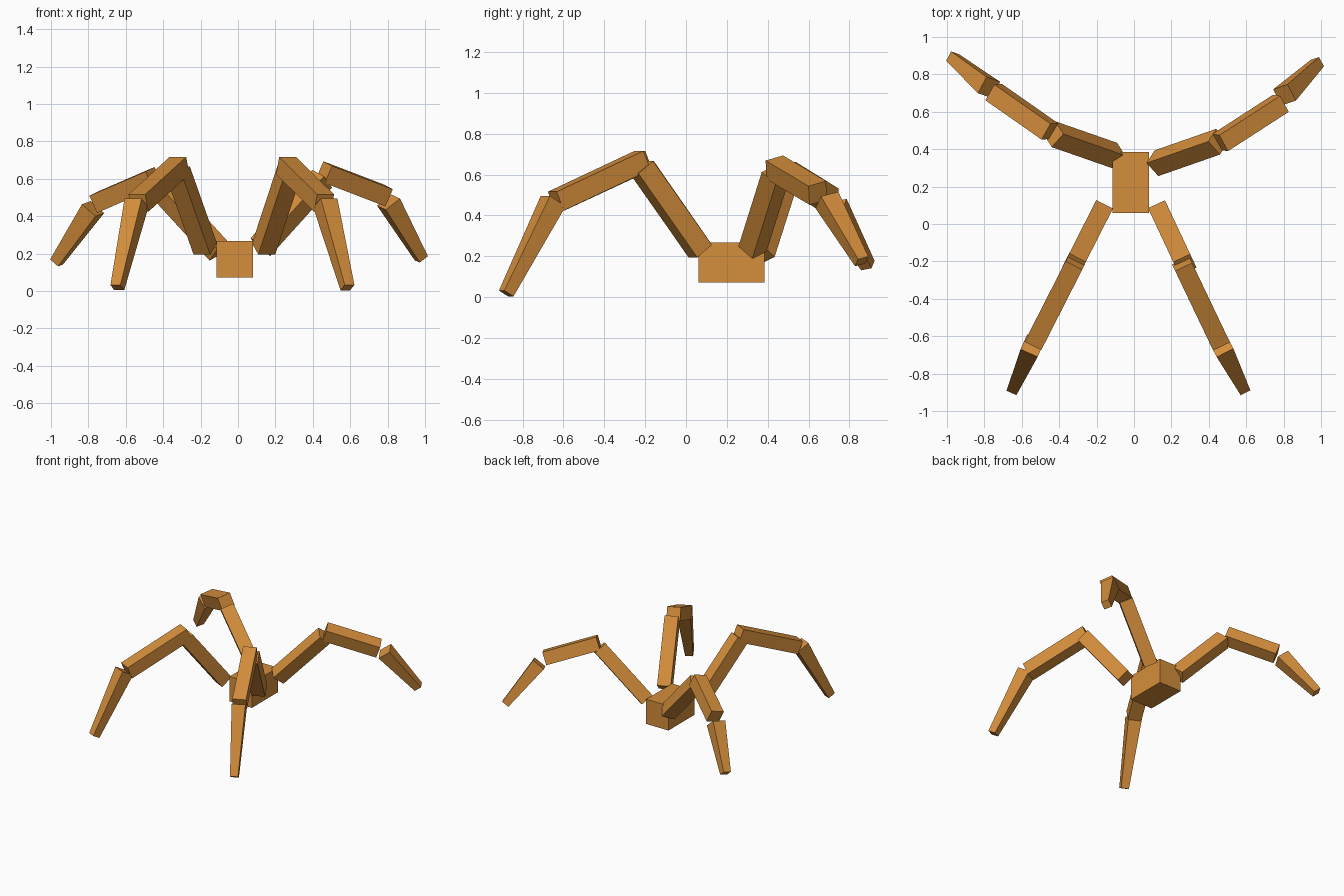
import bpy, math
from mathutils import Vector, Matrix

if "Cube" in bpy.data.objects:
    bpy.data.objects.remove(bpy.data.objects["Cube"])

wood = bpy.data.materials.new("warm_orange")
wood.diffuse_color = (0.66, 0.27, 0.045, 1.0)
wood.use_nodes = True
wood.node_tree.nodes["Principled BSDF"].inputs["Base Color"].default_value = wood.diffuse_color


def box(name, faces_from, section_a, section_b):
    """Box between two square cross-sections given by frame and half sizes."""
    verts = []
    right, up = faces_from
    for centre, half in (section_a, section_b):
        for sx, sy in ((-1, -1), (1, -1), (1, 1), (-1, 1)):
            verts.append(Vector(centre) + right * sx * half + up * sy * half)
    faces = [(3, 2, 1, 0), (4, 5, 6, 7)]
    faces += [(i, (i + 1) % 4, (i + 1) % 4 + 4, i + 4) for i in range(4)]
    mesh = bpy.data.meshes.new(name)
    mesh.from_pydata(verts, [], faces)
    mesh.materials.append(wood)
    obj = bpy.data.objects.new(name, mesh)
    bpy.context.collection.objects.link(obj)
    return obj


def segment(name, a, b, roll=0, end_half=0.05):
    """Square bar from a to b, top facing up, rolled about its own axis."""
    a, b = Vector(a), Vector(b)
    axis = (b - a).normalized()
    right = axis.cross(Vector((0, 0, 1))).normalized()
    up = right.cross(axis)
    turn = Matrix.Rotation(math.radians(roll), 3, axis)
    return box(name, (turn @ right, turn @ up), (a, 0.05), (b, end_half))


# Body block
body = box("body", (Vector((1, 0, 0)), Vector((0, 0, 1))),
           ((-0.018, 0.06, 0.17), 0.098), ((-0.018, 0.385, 0.17), 0.098))

# Legs: start and end of the upper, middle and tapered lower bars, and rolls
legs = {
    "front_right_leg": (((0.137, 0.07, 0.225), (0.272, -0.218, 0.635)),
                        ((0.257, -0.212, 0.67), (0.46, -0.637, 0.47)),
                        ((0.467, -0.65, 0.47), (0.585, -0.88, 0.018)), (0, 0, 0)),
    "front_left_leg": (((-0.175, 0.07, 0.225), (-0.32, -0.215, 0.635)),
                       ((-0.313, -0.205, 0.67), (-0.532, -0.635, 0.47)),
                       ((-0.543, -0.65, 0.47), (-0.645, -0.88, 0.018)), (0, 0, 0)),
    "back_right_leg": (((0.12, 0.325, 0.235), (0.45, 0.44, 0.6)),
                       ((0.46, 0.435, 0.635), (0.785, 0.645, 0.51)),
                       ((0.805, 0.69, 0.475), (0.98, 0.86, 0.175)), (30, 15, 20)),
    "back_left_leg": (((-0.1, 0.365, 0.21), (-0.43, 0.48, 0.57)),
                      ((-0.45, 0.495, 0.605), (-0.75, 0.705, 0.475)),
                      ((-0.775, 0.73, 0.44), (-0.97, 0.89, 0.155)), (-30, -15, -15)),
}
for leg, (upper, middle, lower, rolls) in legs.items():
    segment(leg + "_upper", *upper, rolls[0])
    segment(leg + "_middle", *middle, rolls[1])
    segment(leg + "_lower", *lower, rolls[2], end_half=0.029)
